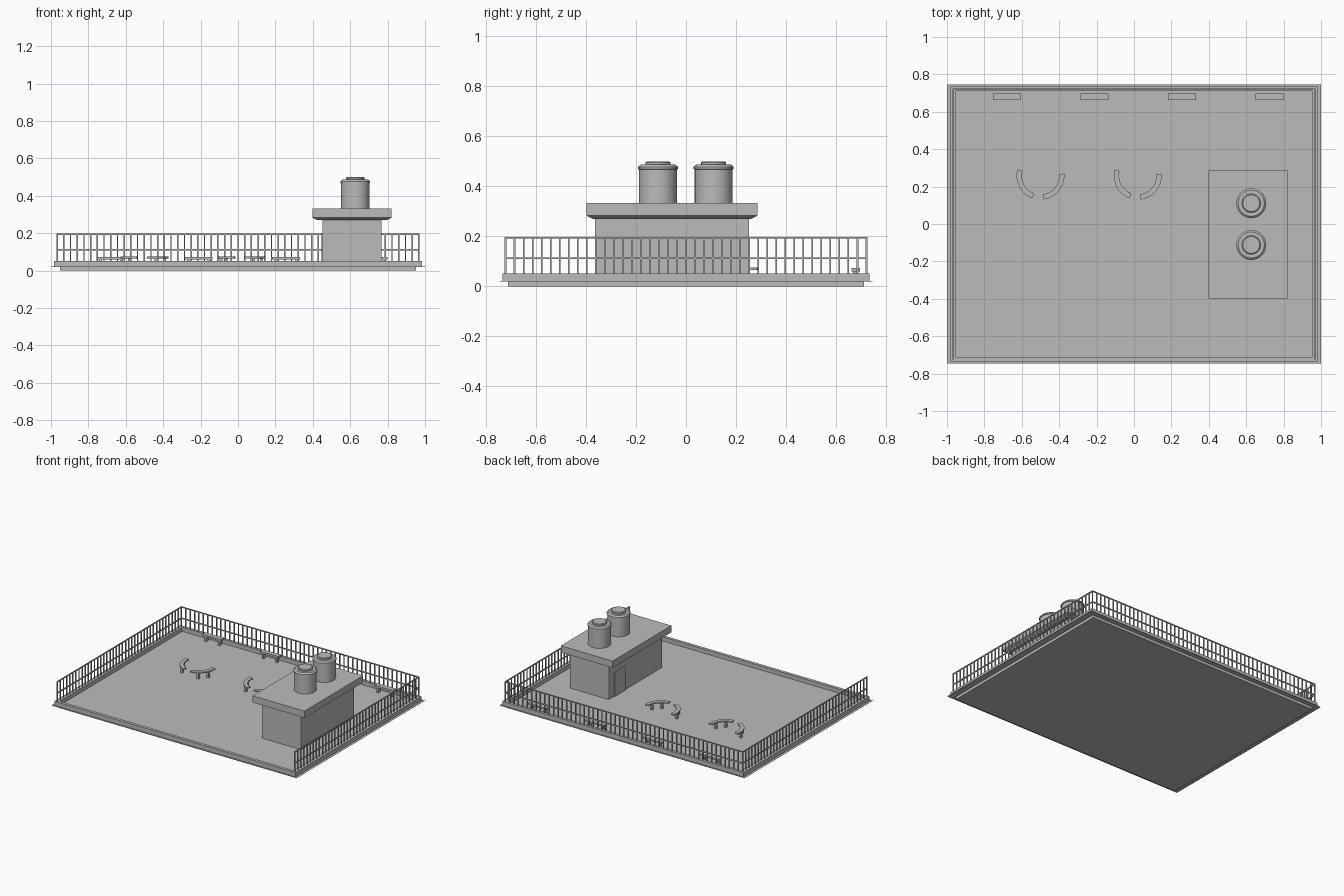
import bpy, bmesh, math

cube = bpy.data.objects.get("Cube")
if cube:
    bpy.data.objects.remove(cube, do_unlink=True)

GREY = (0.5, 0.5, 0.5, 1)
mat = bpy.data.materials.new("concrete_grey")
mat.use_nodes = True
mat.diffuse_color = GREY
mat.node_tree.nodes["Principled BSDF"].inputs["Base Color"].default_value = GREY


def finish(name, bm, smooth=False):
    bmesh.ops.recalc_face_normals(bm, faces=bm.faces)
    me = bpy.data.meshes.new(name)
    bm.to_mesh(me)
    bm.free()
    me.materials.append(mat)
    if smooth:
        me.shade_smooth()
        me.set_sharp_from_angle(angle=math.radians(30))
    ob = bpy.data.objects.new(name, me)
    bpy.context.collection.objects.link(ob)
    return ob


def add_box(bm, x0, x1, y0, y1, z0, z1, taper=0):
    """Box between two corners; taper pulls the bottom edges inwards."""
    rings = []
    for z, t in ((z0, taper), (z1, 0)):
        rings.append([bm.verts.new(p) for p in (
            (x0 + t, y0 + t, z), (x1 - t, y0 + t, z), (x1 - t, y1 - t, z), (x0 + t, y1 - t, z))])
    low, high = rings
    bm.faces.new(low[::-1])
    bm.faces.new(high)
    for i in range(4):
        j = (i + 1) % 4
        bm.faces.new((low[i], low[j], high[j], high[i]))


def box(name, *dims, taper=0):
    bm = bmesh.new()
    add_box(bm, *dims, taper)
    return finish(name, bm)


def lathe(name, cx, cy, profile, n=32):
    bm = bmesh.new()
    rings = [[bm.verts.new((cx + r * math.cos(math.tau * i / n), cy + r * math.sin(math.tau * i / n), z))
              for i in range(n)] for r, z in profile]
    for a, b in zip(rings, rings[1:]):
        for i in range(n):
            j = (i + 1) % n
            bm.faces.new((a[i], a[j], b[j], b[i]))
    bm.faces.new(rings[0][::-1])
    bm.faces.new(rings[-1])
    return finish(name, bm, True)


# Deck slab, thin flange and raised parapet frame
SX, SY, PX, PY = 0.953, 0.712, 0.983, 0.734
FLOOR, TOP = 0.022, 0.052
box("deck_slab", -SX, SX, -SY, SY, 0, FLOOR)
box("edge_flange", -1, 1, -0.746, 0.746, 0.02, 0.021)
bm = bmesh.new()
for s in (-1, 1):
    xs, ys = sorted((s * SX, s * PX)), sorted((s * SY, s * PY))
    add_box(bm, *xs, -PY, PY, FLOOR - 0.002, TOP)
    add_box(bm, -SX, SX, *ys, FLOOR - 0.002, TOP)
finish("parapet", bm)

# Railings along the back and both sides
RX, RY, RTOP, H = 0.967, 0.722, 0.198, 0.0035


def railing(name, start, end, count):
    bm = bmesh.new()
    (xa, ya), (xb, yb) = start, end
    for i in range(count + 1):
        x, y = xa + (xb - xa) * i / count, ya + (yb - ya) * i / count
        add_box(bm, x - H, x + H, y - H, y + H, TOP, RTOP)
    for z in (0.112, RTOP - H):
        add_box(bm, xa - H, xb + H, ya - H, yb + H, z - H, z + H)
    return finish(name, bm)


railing("back_railing", (-RX, RY), (RX, RY), 54)
railing("right_railing", (-RX, -RY), (-RX, RY), 40)
railing("left_railing", (RX, -RY), (RX, RY), 40)

# Stair house with overhanging roof and door
box("house_walls", 0.452, 0.767, -0.364, 0.252, FLOOR, 0.28)
box("roof_slab", 0.398, 0.82, -0.398, 0.286, 0.283, 0.333)
box("roof_underside", 0.398, 0.82, -0.398, 0.286, 0.27, 0.283, taper=0.025)
box("door", 0.446, 0.453, 0.07, 0.19, FLOOR, 0.2)

# Water tanks on the roof
TANK = [(0.076, 0.333), (0.076, 0.468), (0.08, 0.47), (0.08, 0.478), (0.07, 0.487),
        (0.05, 0.487), (0.05, 0.496), (0.045, 0.5)]
for i, y in enumerate((-0.112, 0.111)):
    lathe(f"water_tank_{i + 1}", 0.627, y, TANK)

# Straight benches along the back
for i in range(4):
    x = -0.679 + 0.468 * i
    bm = bmesh.new()
    add_box(bm, x - 0.075, x + 0.075, 0.662, 0.697, 0.06, 0.074)
    for s in (-1, 1):
        c = x + s * 0.055
        add_box(bm, c - 0.008, c + 0.008, 0.668, 0.691, FLOOR, 0.06)
    finish(f"straight_bench_{i + 1}", bm)


# Curved benches in facing pairs
def curved_bench(name, cx, cy, a0, a1, n=10):
    bm = bmesh.new()

    def point(r, deg, z):
        a = math.radians(deg)
        return (cx + r * math.cos(a), cy + r * math.sin(a), z)

    sections = []
    for i in range(n + 1):
        a = a0 + (a1 - a0) * i / n
        sections.append([bm.verts.new(point(r, a, z)) for r, z in
                         ((0.1, 0.066), (0.128, 0.066), (0.128, 0.075), (0.1, 0.075))])
    for s, t in zip(sections, sections[1:]):
        for k in range(4):
            m = (k + 1) % 4
            bm.faces.new((s[k], s[m], t[m], t[k]))
    bm.faces.new(sections[0])
    bm.faces.new(sections[-1])
    for f in (0.3, 0.7):
        x, y, z = point(0.114, a0 + (a1 - a0) * f, 0.066)
        add_box(bm, x - 0.008, x + 0.008, y - 0.008, y + 0.008, FLOOR, z)
    finish(name, bm)


for i, cx in enumerate((-0.5, 0.02)):
    curved_bench(f"curved_bench_right_{i + 1}", cx, 0.258, 165, 250)
    curved_bench(f"curved_bench_left_{i + 1}", cx, 0.258, 277, 365)
